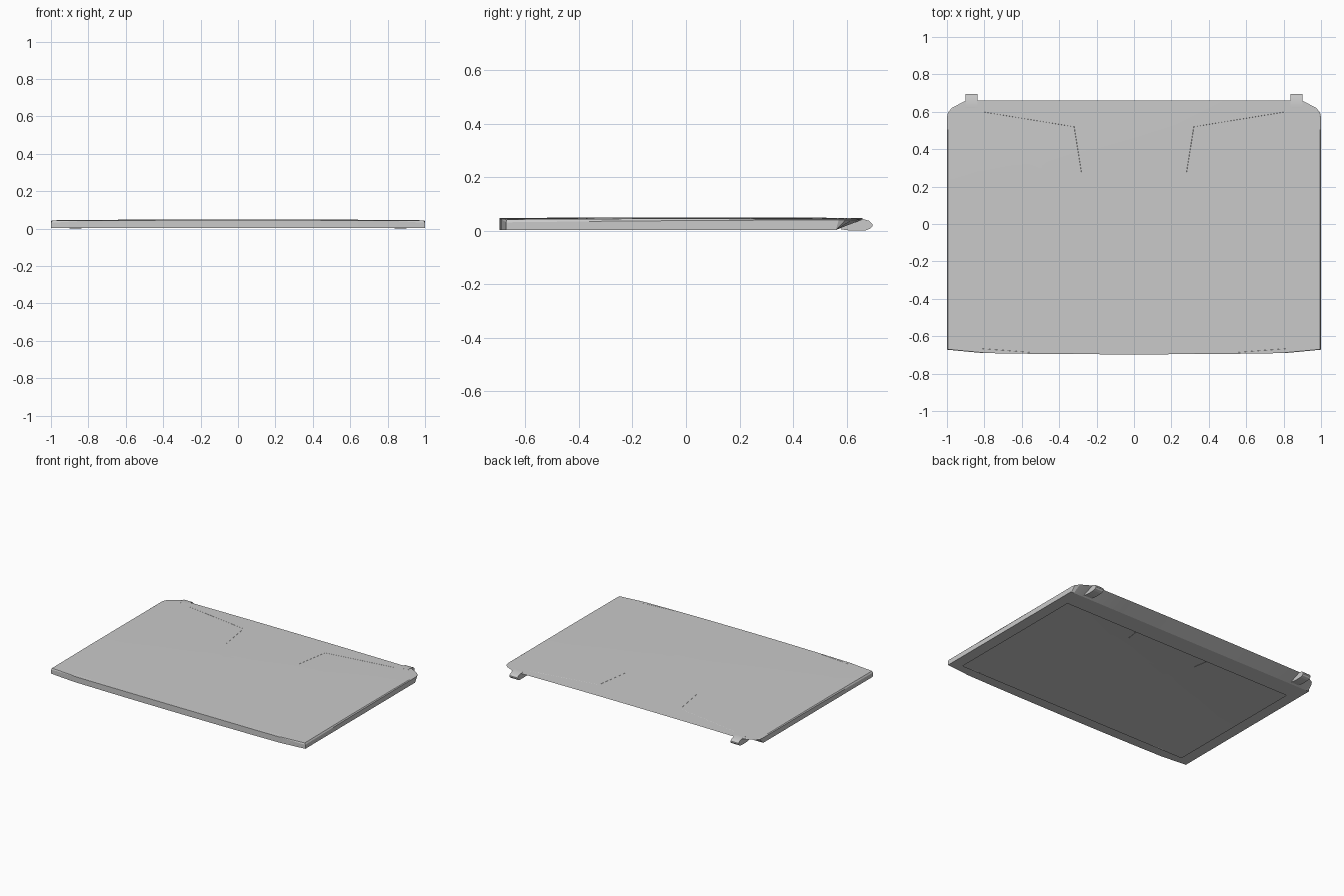
import bpy, bmesh
from mathutils import Vector

cube = bpy.data.objects.get("Cube")
if cube:
    bpy.data.objects.remove(cube)

grey = bpy.data.materials.new("satin_grey")
grey.use_nodes = True
colour = (0.59, 0.59, 0.59, 1)
grey.diffuse_color = colour
grey.node_tree.nodes["Principled BSDF"].inputs["Base Color"].default_value = colour


def finish(name, bm):
    bmesh.ops.recalc_face_normals(bm, faces=bm.faces)
    mesh = bpy.data.meshes.new(name)
    bm.to_mesh(mesh)
    bm.free()
    mesh.materials.append(grey)
    obj = bpy.data.objects.new(name, mesh)
    bpy.context.collection.objects.link(obj)
    bpy.ops.object.select_all(action="DESELECT")
    obj.select_set(True)
    bpy.context.view_layer.objects.active = obj
    bpy.ops.object.shade_smooth_by_angle(angle=0.3)


def crown(x, y):
    return 0.05 - 0.005 * x * x - 0.006 * y * y


# Lid shell: stacked rings from the underside, round the rim, to the crowned top
half = [(0, -0.697), (0.3, -0.696), (0.55, -0.694), (0.81, -0.69), (1, -0.672),
        (1, -0.2), (1, 0.3), (1, 0.57), (0.995, 0.595), (0.975, 0.62),
        (0.9, 0.66), (0.6, 0.66), (0.3, 0.66), (0, 0.66)]
outline = half + [(-x, y) for x, y in half[-2:0:-1]]
underside = 0.003


def rim_height(x, y):
    side_drop = 0.007 - 0.006 * y if abs(x) > 0.95 else 0.001
    return crown(x, y) - side_drop


def top_ring(sx, sy):
    pts = [(x * sx, y * sy) for x, y in outline]
    return [(x, y, crown(x, y)) for x, y in pts]


rings = [[(x, min(y, 0.56), underside) for x, y in outline],
         [(x, y, rim_height(x, y)) for x, y in outline],
         top_ring(0.994, 0.997), top_ring(0.8, 0.8), top_ring(0.5, 0.5), top_ring(0.2, 0.2)]
bm = bmesh.new()
loops = [[bm.verts.new(p) for p in ring] for ring in rings]
for low, high in zip(loops, loops[1:]):
    for i in range(len(outline)):
        j = (i + 1) % len(outline)
        bm.faces.new((low[i], low[j], high[j], high[i]))
bm.faces.new(loops[-1])

# Bezel: flat border round the open screen area on the underside
corners = [(-0.92, -0.62), (0.92, -0.62), (0.92, 0.43), (-0.92, 0.43)]
opening = [bm.verts.new((x, y, underside)) for x, y in corners]
border = [bm.edges.new((v, opening[i - 1])) for i, v in enumerate(opening)]
border += [bm.edges.get((v, loops[0][i - 1])) for i, v in enumerate(loops[0])]
bmesh.ops.triangle_fill(bm, edges=border, use_beauty=True, normal=(0, 0, -1))
finish("screen_lid", bm)

# Hinges: side profile extruded across x
profile = [(0.575, 0.006), (0.6, 0.002), (0.63, 0), (0.67, 0.001), (0.687, 0.007),
           (0.696, 0.016), (0.696, 0.025), (0.684, 0.037), (0.655, 0.045), (0.62, 0.044)]
for side, label in ((1, "left"), (-1, "right")):
    bm = bmesh.new()
    face = bm.faces.new([bm.verts.new((side * 0.838, y, z)) for y, z in profile])
    new = bmesh.ops.extrude_face_region(bm, geom=[face])["geom"]
    bmesh.ops.translate(bm, vec=(side * 0.064, 0, 0),
                        verts=[v for v in new if isinstance(v, bmesh.types.BMVert)])
    finish(label + "_hinge", bm)


# Crease lines: very fine raised strips following the crowned top
def crease(name, path):
    bm = bmesh.new()
    steps = 8
    for a, b in zip(path, path[1:]):
        a, b = Vector(a), Vector(b)
        off = (b - a).orthogonal().normalized() * 0.002
        rows = []
        for i in range(steps + 1):
            p = a.lerp(b, i / steps)
            rows.append([bm.verts.new((q.x, q.y, crown(q.x, q.y) + h))
                         for q, h in ((p - off, -0.001), (p, 0.0004), (p + off, -0.001))])
        for r, s in zip(rows, rows[1:]):
            for k in range(2):
                bm.faces.new((r[k], r[k + 1], s[k + 1], s[k]))
    finish(name, bm)


for side, label in ((1, "left"), (-1, "right")):
    crease(label + "_back_crease",
           [(side * 0.81, 0.6), (side * 0.32, 0.52), (side * 0.28, 0.27)])
    crease(label + "_front_crease", [(side * 0.81, -0.667), (side * 0.56, -0.686)])
